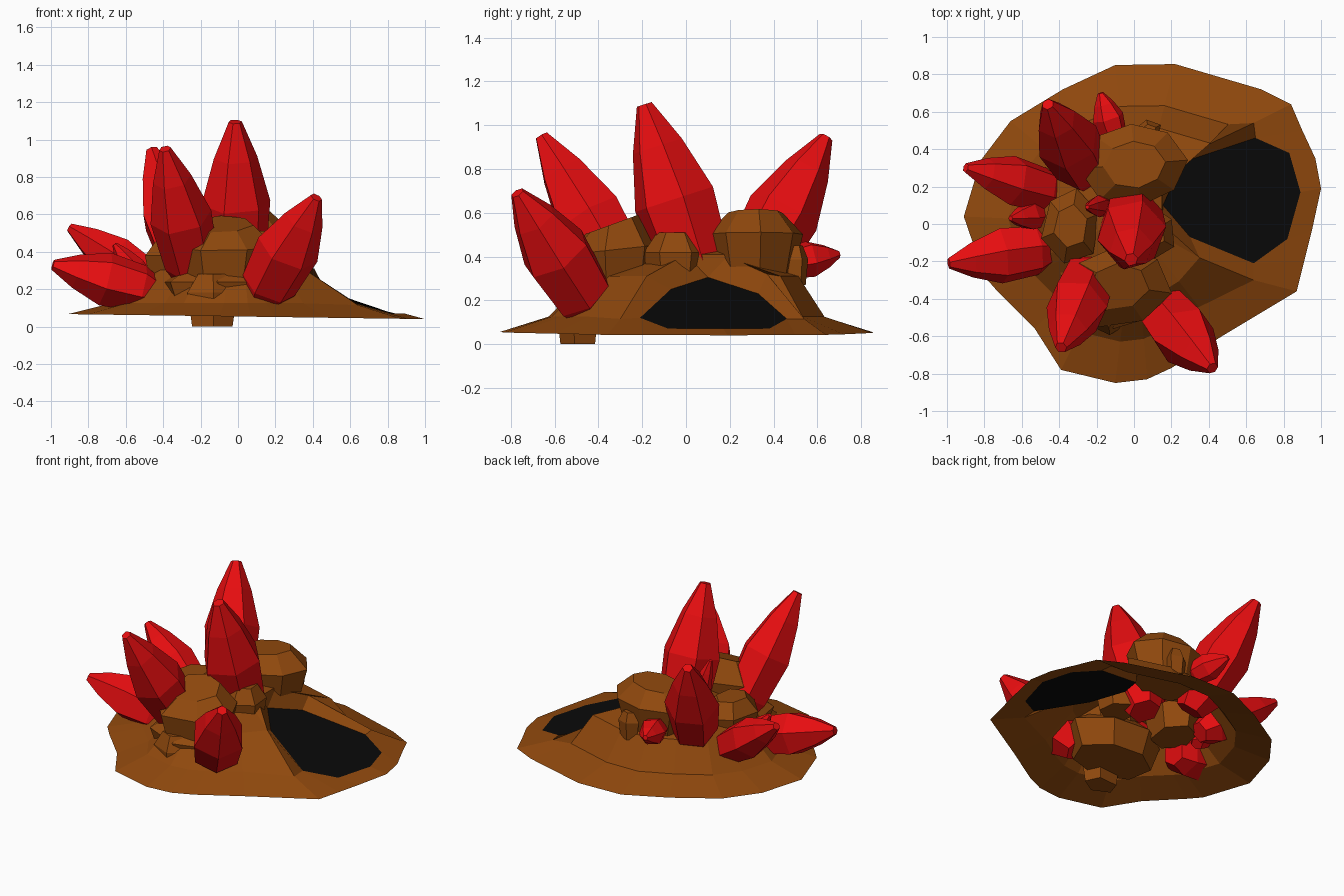
import bpy
import bmesh
import random
from math import cos, sin, tau
from mathutils import Vector

random.seed(4)
default_cube = bpy.data.objects.get("Cube")
if default_cube:
    bpy.data.objects.remove(default_cube)


def make_material(name, colour):
    material = bpy.data.materials.new(name)
    material.use_nodes = True
    material.diffuse_color = (*colour, 1)
    material.roughness = 1
    material.specular_intensity = 0
    shader = next(n for n in material.node_tree.nodes if n.type == "BSDF_PRINCIPLED")
    shader.inputs["Base Color"].default_value = (*colour, 1)
    shader.inputs["Roughness"].default_value = 1
    shader.inputs["Specular IOR Level"].default_value = 0
    return material


earth = make_material("brown earth", (0.28, 0.066, 0.004))
ruby = make_material("red crystal", (0.79, 0.004, 0.005))
dark = make_material("black opening", (0.003, 0.003, 0.003))


def finish(name, mesh_builder, materials):
    """Turn a bmesh into a flat shaded object."""
    bmesh.ops.recalc_face_normals(mesh_builder, faces=mesh_builder.faces)
    mesh = bpy.data.meshes.new(name)
    mesh_builder.to_mesh(mesh)
    mesh_builder.free()
    for material in materials:
        mesh.materials.append(material)
    item = bpy.data.objects.new(name, mesh)
    bpy.context.scene.collection.objects.link(item)
    return item


def add_loop(builder, points):
    return [builder.verts.new(point) for point in points]


def bridge(builder, lower, upper, closed=True):
    """Join two vertex rows of equal length with quads."""
    count = len(lower)
    for i in range(count if closed else count - 1):
        j = (i + 1) % count
        builder.faces.new((lower[i], lower[j], upper[j], upper[i]))


def lathe_solid(name, material, sides, rings, place, wobble):
    """Closed faceted solid from (height, radius) rings, mapped by place()."""
    builder = bmesh.new()
    stretch = [random.uniform(1 - wobble, 1 + wobble / 2) for _ in range(sides)]
    turn = random.uniform(0, tau)
    rows = []
    for height, radius in rings:
        points = []
        for i in range(sides):
            angle = turn + tau * i / sides
            reach = radius * stretch[i]
            points.append(place(reach * cos(angle), reach * sin(angle), height))
        rows.append(add_loop(builder, points))
    for lower, upper in zip(rows, rows[1:]):
        bridge(builder, lower, upper)
    builder.faces.new(rows[0][::-1])
    builder.faces.new(rows[-1])
    return finish(name, builder, [material])


CRYSTAL_RINGS = ((0, 0.55), (0.16, 0.92), (0.5, 1.05), (0.78, 0.66), (1, 0.2))
BOULDER_RINGS = ((-1, 0.85), (0.3, 1.05), (1, 0.6))


def crystal(name, base, tip, radius):
    base, tip = Vector(base), Vector(tip)
    axis = tip - base
    spin = axis.to_track_quat("Z", "Y")

    def place(x, y, height):
        return base + axis * height + spin @ Vector((x * radius, y * radius, 0))

    return lathe_solid(name, ruby, 6, CRYSTAL_RINGS, place, 0.07)


def boulder(name, centre, size, sides=6, tilt=(0, 0)):
    def place(x, y, height):
        lean = (x * tilt[0] + y * tilt[1]) * max(height, 0)
        offset = Vector((x * size[0], y * size[1], height * size[2] + lean))
        return Vector(centre) + offset

    return lathe_solid(name, earth, sides, BOULDER_RINGS, place, 0.12)


# Skirt outline, from the back edge of the opening round to its front edge
outline = [(0.84, 0.64), (0.68, 0.72), (0.22, 0.855), (-0.1, 0.85), (-0.38, 0.72),
           (-0.66, 0.55), (-0.82, 0.34), (-0.91, 0.04), (-0.8, -0.28), (-0.73, -0.36),
           (-0.53, -0.56), (-0.39, -0.78), (-0.1, -0.85), (0.07, -0.83), (0.2, -0.77),
           (0.47, -0.6), (0.87, -0.36)]
# Skirt outline and lip of the opening, front to back
apron = [(0.91, -0.2), (0.95, -0.04), (1, 0.19), (0.97, 0.35), (0.9, 0.5)]
lip = [(0.64, -0.21, 0.12), (0.82, -0.08, 0.07), (0.89, 0.17, 0.07),
       (0.83, 0.38, 0.07), (0.65, 0.46, 0.115)]
# Upper edge of the opening and the hood above it, back to front
brow = [(0.26, 0.33, 0.23), (0.155, 0.1, 0.305), (0.3, -0.07, 0.25)]
hood = [(0.15, 0.2, 0.41), (0.15, 0, 0.41)]
back_wing, front_wing = (0.64, 0.54, 0.115), (0.64, -0.3, 0.115)
back_shoulder, front_shoulder = (0.28, 0.37, 0.32), (0.35, -0.18, 0.31)


def rim_point(x, y):
    return x, y, 0.054 - 0.014 * x


def crown_point(x, y):
    """The mound is steeper towards the back."""
    scale = 0.6 if y > 0.5 else 0.51
    return x * scale, y * scale, 0.31


# Hollow mound with its skirt and opening
mound = bmesh.new()
rim = add_loop(mound, [rim_point(x, y) for x, y in outline])
step_points = [(x * 0.74, y * 0.74, 0.125) for x, y in outline[1:-1]]
crown_points = [crown_point(x, y) for x, y in outline[1:-1]]
step = add_loop(mound, [back_wing] + step_points + [front_wing])
crown = add_loop(mound, [back_shoulder] + crown_points + [front_shoulder])
bridge(mound, rim, step, closed=False)
bridge(mound, step, crown, closed=False)

apron_row = add_loop(mound, [rim_point(x, y) for x, y in apron])
lip_row = add_loop(mound, lip)
bridge(mound, [rim[-1]] + apron_row + [rim[0]], [step[-1]] + lip_row + [step[0]], closed=False)

hood_row = add_loop(mound, hood)
brow_row = add_loop(mound, brow)
back_hood, front_hood = hood_row
arch = [step[0], crown[0], back_hood]
bridge(mound, arch, [lip_row[-1], brow_row[0], brow_row[1]], closed=False)
arch = [front_hood, crown[-1], step[-1]]
bridge(mound, arch, [brow_row[1], brow_row[2], lip_row[0]], closed=False)
mound.faces.new((back_hood, front_hood, brow_row[1]))

peak = mound.verts.new((-0.04, 0.04, 0.45))
top_edge = crown + [front_hood, back_hood]
for i, vert in enumerate(top_edge):
    mound.faces.new((vert, top_edge[(i + 1) % len(top_edge)], peak))

# Dark panel that fills the opening
panel = mound.faces.new(lip_row + brow_row)
panel.material_index = 1
finish("mound", mound, [earth, dark])

# Boulders heaped on the mound
boulder("back_boulder", (0.01, 0.32, 0.46), (0.28, 0.23, 0.14), 8, (0.03, 0))
boulder("front_boulder", (-0.08, -0.33, 0.38), (0.28, 0.22, 0.17), 7, (0, 0.08))
boulder("front_base_rock", (-0.08, -0.3, 0.2), (0.32, 0.24, 0.13), 7)
boulder("middle_boulder", (0.09, -0.05, 0.38), (0.14, 0.15, 0.13))
boulder("left_boulder", (-0.34, -0.01, 0.34), (0.15, 0.2, 0.13))
boulder("front_foot_rock", (-0.14, -0.49, 0.14), (0.14, 0.1, 0.14), 5)
boulder("back_small_rock", (0.08, 0.5, 0.36), (0.07, 0.06, 0.09), 5)

# Crystals: base, tip and radius
crystal("centre_crystal", (-0.01, 0.09, 0.23), (-0.015, -0.19, 1.095), 0.185)
crystal("front_left_crystal", (-0.22, -0.23, 0.22), (-0.39, -0.66, 0.95), 0.165)
crystal("back_left_crystal", (-0.24, 0.25, 0.25), (-0.46, 0.64, 0.945), 0.17)
crystal("front_right_crystal", (0.12, -0.41, 0.13), (0.42, -0.77, 0.69), 0.165)
crystal("low_front_crystal", (-0.43, -0.13, 0.18), (-0.99, -0.21, 0.33), 0.145)
crystal("low_back_crystal", (-0.4, 0.16, 0.19), (-0.9, 0.3, 0.53), 0.13)
crystal("small_back_crystal", (-0.1, 0.44, 0.36), (-0.18, 0.7, 0.41), 0.085)
crystal("small_side_crystal", (-0.47, 0.05, 0.18), (-0.66, 0.03, 0.44), 0.075)
crystal("small_centre_crystal", (-0.13, 0.1, 0.35), (-0.25, 0.09, 0.73), 0.06)
